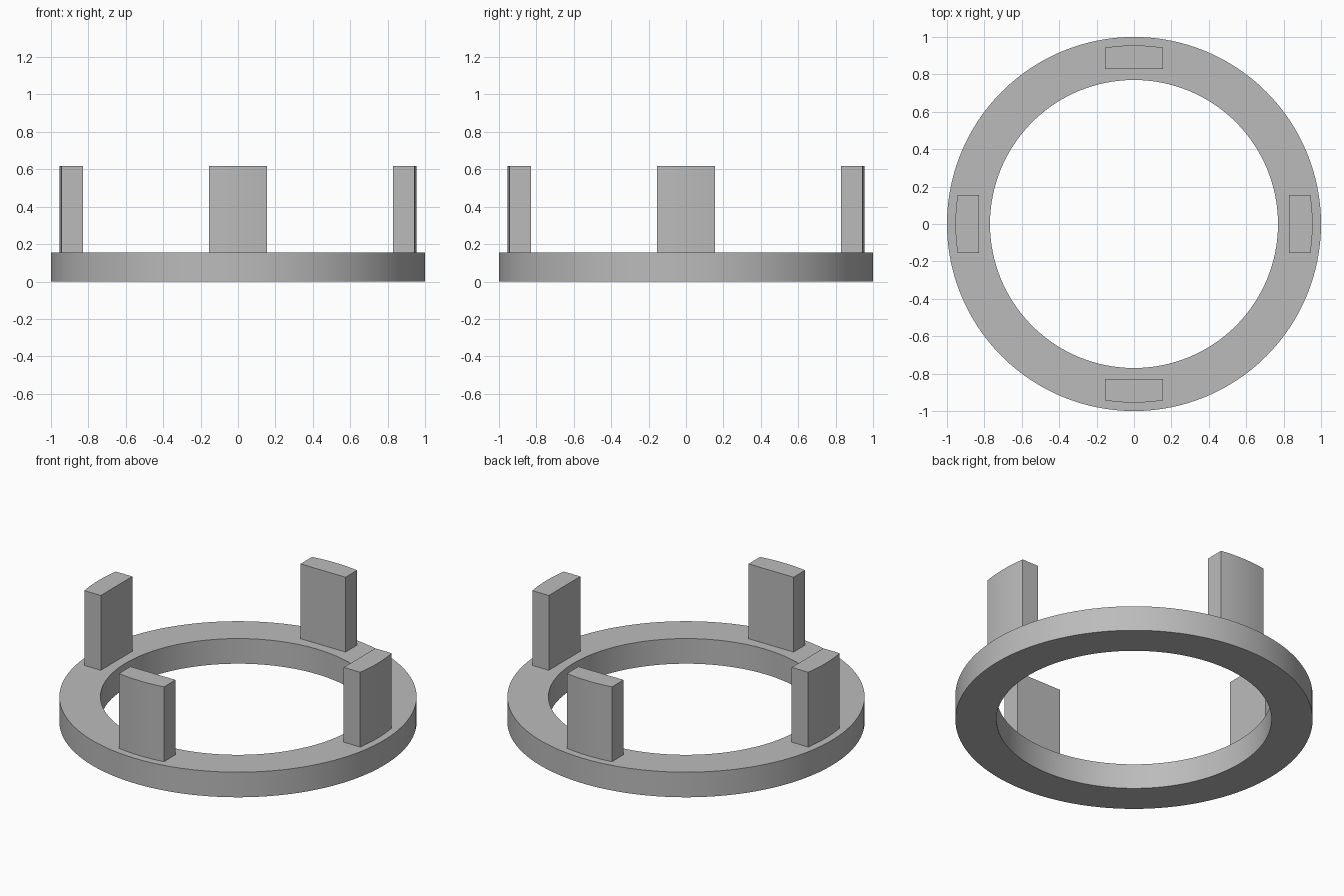
import bpy, bmesh
from math import asin, sin, cos, pi

cube = bpy.data.objects.get("Cube")
if cube:
    bpy.data.objects.remove(cube)

RING_OUTER, RING_INNER, RING_TOP = 1.0, 0.77, 0.155
TAB_OUTER, TAB_INNER, TAB_HALF, TAB_TOP = 0.955, 0.83, 0.154, 0.617
SEGMENTS = 128

grey = bpy.data.materials.new("plain grey")
grey.use_nodes = True
grey.diffuse_color = (0.5, 0.5, 0.5, 1)
grey.node_tree.nodes["Principled BSDF"].inputs["Base Color"].default_value = (0.5, 0.5, 0.5, 1)


def add_object(name, bm):
    bmesh.ops.recalc_face_normals(bm, faces=bm.faces)
    mesh = bpy.data.meshes.new(name)
    bm.to_mesh(mesh)
    bm.free()
    mesh.materials.append(grey)
    obj = bpy.data.objects.new(name, mesh)
    bpy.context.collection.objects.link(obj)
    bpy.ops.object.select_all(action='DESELECT')
    obj.select_set(True)
    bpy.context.view_layer.objects.active = obj
    bpy.ops.object.shade_smooth_by_angle(angle=pi / 6)
    return obj


# Flat base ring: a rectangular section spun around z
bm = bmesh.new()
section = [bm.verts.new((r, 0, z)) for r, z in
           ((RING_INNER, 0), (RING_OUTER, 0), (RING_OUTER, RING_TOP), (RING_INNER, RING_TOP))]
edges = [bm.edges.new((section[i], section[(i + 1) % 4])) for i in range(4)]
bmesh.ops.spin(bm, geom=section + edges, cent=(0, 0, 0), axis=(0, 0, 1),
               angle=2 * pi, steps=SEGMENTS, use_merge=True)
bmesh.ops.remove_doubles(bm, verts=bm.verts, dist=0.0001)
add_object("base_ring", bm)

# Four upright tabs: flat inside, curved outside
half_angle = asin(TAB_HALF / TAB_OUTER)
steps = 8
for i, side in enumerate(("left", "back", "right", "front")):
    bm = bmesh.new()
    angles = [half_angle * (2 * k / steps - 1) for k in range(steps + 1)]
    outline = [(TAB_INNER, -TAB_HALF)]
    outline += [(TAB_OUTER * cos(a), TAB_OUTER * sin(a)) for a in angles]
    outline.append((TAB_INNER, TAB_HALF))
    face = bm.faces.new([bm.verts.new((x, y, RING_TOP)) for x, y in outline])
    extruded = bmesh.ops.extrude_face_region(bm, geom=[face], use_keep_orig=True)
    top = [v for v in extruded["geom"] if isinstance(v, bmesh.types.BMVert)]
    bmesh.ops.translate(bm, verts=top, vec=(0, 0, TAB_TOP - RING_TOP))
    tab = add_object(side + "_tab", bm)
    tab.rotation_euler.z = i * pi / 2
